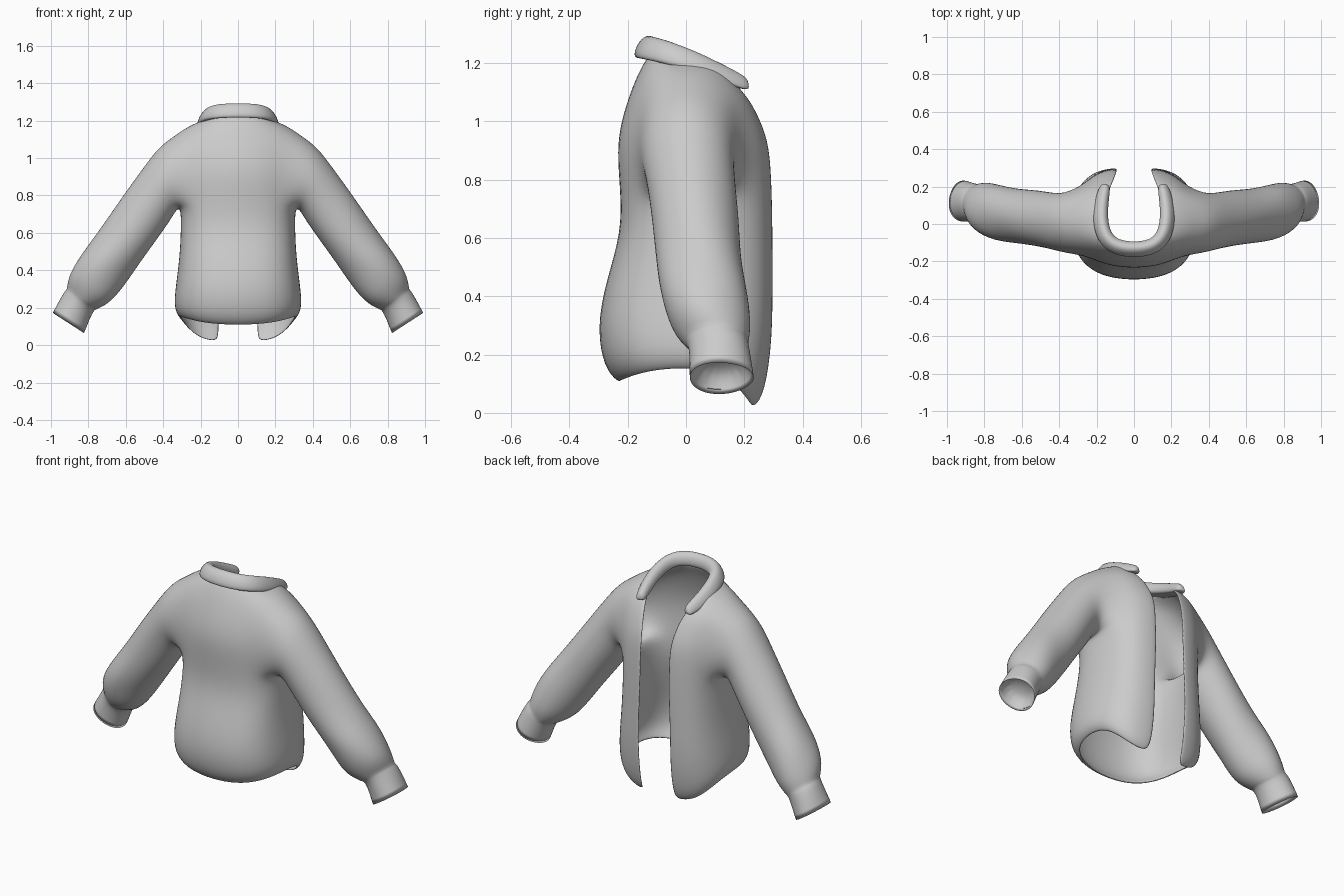
import bpy, bmesh
from math import sin, cos, pi
from mathutils import Vector

if "Cube" in bpy.data.objects:
    bpy.data.objects.remove(bpy.data.objects["Cube"])

QUARTER = 4          # torso columns per quarter (back, front)
SIDE = QUARTER       # column index running down the side seam


def finish(bm, name, thickness=0.0):
    """Turn half a mesh into a mirrored, smoothed object."""
    me = bpy.data.meshes.new(name)
    bm.to_mesh(me)
    bm.free()
    for p in me.polygons:
        p.use_smooth = True
    ob = bpy.data.objects.new(name, me)
    bpy.context.collection.objects.link(ob)
    mir = ob.modifiers.new("mirror", 'MIRROR')
    mir.use_clip = True
    mir.merge_threshold = 0.002
    if thickness:
        sol = ob.modifiers.new("cloth", 'SOLIDIFY')
        sol.thickness = thickness
        sol.offset = -1
    sub = ob.modifiers.new("smooth", 'SUBSURF')
    sub.levels = sub.render_levels = 2
    return ob


def bridge(bm, a, b):
    """Join two closed rings of equal length with quads."""
    n = len(a)
    for k in range(n):
        m = (k + 1) % n
        bm.faces.new((a[k], a[m], b[m], b[k]))


# Torso rows: back z, back y | side z, half width, side y | front edge z, x, y | roundness
rows = [
    (.10, -.235, .15, .315, .02, .01, .11, .235, .8),
    (.15, -.287, .20, .350, .01, .06, .10, .275, .8),
    (.29, -.312, .32, .338, .00, .25, .10, .302, .8),
    (.45, -.280, .46, .318, .00, .45, .10, .302, .8),
    (.62, -.225, .61, .310, .00, .65, .09, .302, .8),
    (.77, -.230, .73, .310, .01, .80, .09, .298, .8),
    (.90, -.242, .86, .330, .01, .92, .09, .290, .85),
    (1.0, -.228, .98, .360, .00, 1.0, .10, .262, .95),
    (1.10, -.195, 1.11, .360, .00, 1.07, .115, .225, 1.05),
    (1.17, -.165, 1.17, .275, .00, 1.11, .13, .190, 1.0),
    (1.23, -.130, 1.205, .185, .02, 1.14, .14, .160, .8),
]

bm = bmesh.new()
grid = []
for zb, yb, zs, w, ys, zf, xf, yf, p in rows:
    line = []
    for c in range(2 * QUARTER + 1):
        t = (c % QUARTER) / QUARTER * pi / 2
        s, k = max(sin(t), 0) ** p, max(cos(t), 0) ** p
        if c < QUARTER:                      # back to side
            f = sin(t) ** 2
            co = (w * s, ys + (yb - ys) * k, zb + (zs - zb) * f)
        else:                                # side to front edge
            if c == 2 * QUARTER:
                s, k, t = 1, 0, pi / 2
            f = sin(t) ** 2
            co = (xf + (w - xf) * k, ys + (yf - ys) * s, zs + (zf - zs) * f)
        line.append(bm.verts.new(co))
    grid.append(line)

# Torso faces, leaving the armhole open
LO, HI = 5, 8
for r in range(len(rows) - 1):
    for c in range(2 * QUARTER):
        if LO <= r < HI and SIDE - 2 <= c < SIDE + 2:
            continue
        bm.faces.new((grid[r][c], grid[r][c + 1], grid[r + 1][c + 1], grid[r + 1][c]))

# Armhole loop: bottom centre, front, top, back
hole = ([(LO, SIDE + d) for d in (0, 1, 2)] + [(6, SIDE + 2), (7, SIDE + 2)]
        + [(HI, SIDE + d) for d in (2, 1, 0, -1, -2)]
        + [(7, SIDE - 2), (6, SIDE - 2)] + [(LO, SIDE - 2), (LO, SIDE - 1)])
ring = [grid[r][c] for r, c in hole]
inner_verts = [v for v in bm.verts if not v.link_faces]

# Sleeve sections: outer x, z | inner x, z | centre y, half depth y | wrinkle
sleeve = [
    (.425, 1.06, .328, .725, .005, .160, 0),
    (.51, .945, .355, .675, .015, .152, 0),
    (.62, .79, .43, .565, .03, .150, .03),
    (.74, .615, .525, .435, .045, .146, .03),
    (.835, .50, .60, .335, .06, .150, .05),
    (.905, .38, .68, .225, .08, .142, .05),
    (.915, .30, .755, .19, .105, .110, .02),
    (.935, .28, .775, .185, .115, .102, .02),
    (.995, .17, .825, .06, .12, .112, .04),
    (.935, .235, .805, .15, .12, .075, .0),
]
crease = bm.edges.layers.float.new("crease_edge")
n = len(ring)
for i, (xo, zo, xi, zi, yc, ry, wr) in enumerate(sleeve):
    mid = Vector(((xo + xi) / 2, yc, (zo + zi) / 2))
    up = Vector(((xo - xi) / 2, 0, (zo - zi) / 2))
    nxt = []
    for k in range(n):
        a = 2 * pi * k / n
        q = 1.02 + wr * sin(3 * a + 1.9 * i)
        nxt.append(bm.verts.new(mid - up * cos(a) * q + Vector((0, ry * sin(a) * q, 0))))
    bridge(bm, ring, nxt)
    if i in (6, 8):                          # crisp cuff edges
        for k in range(n):
            bm.edges.get((nxt[k], nxt[(k + 1) % n]))[crease] = 0.7
    ring = nxt
# Closed lining inside the cuff
bm.faces.new(ring)
# Drop armhole points that touch no face
bmesh.ops.delete(bm, geom=[v for v in inner_verts if not v.link_faces], context='VERTS')
finish(bm, "jacket_body_and_sleeves", 0.016)

# Folded collar: path centre, outward direction, size
path = [
    ((0, -.135, 1.255), (0, -1), 1.05),
    ((.10, -.122, 1.252), (.45, -.9), 1.05),
    ((.160, -.065, 1.238), (.85, -.5), 1.05),
    ((.178, .03, 1.205), (1, 0), 1.0),
    ((.170, .12, 1.165), (1, .15), .9),
    ((.155, .185, 1.137), (.95, .25), .75),
    ((.148, .215, 1.125), (.95, .3), .5),
]
profile = [(.048, -.042), (.045, -.005), (.015, .038), (-.018, .038),
           (-.04, .005), (-.036, -.04), (.005, -.03)]
bm = bmesh.new()
prev = None
for co, d, size in path:
    d = Vector((d[0], d[1], 0)).normalized()
    cur = [bm.verts.new(Vector(co) + (d * o + Vector((0, 0, u))) * size) for o, u in profile]
    if prev:
        bridge(bm, prev, cur)
    prev = cur
bm.faces.new(prev)
bmesh.ops.recalc_face_normals(bm, faces=bm.faces)
finish(bm, "collar")
